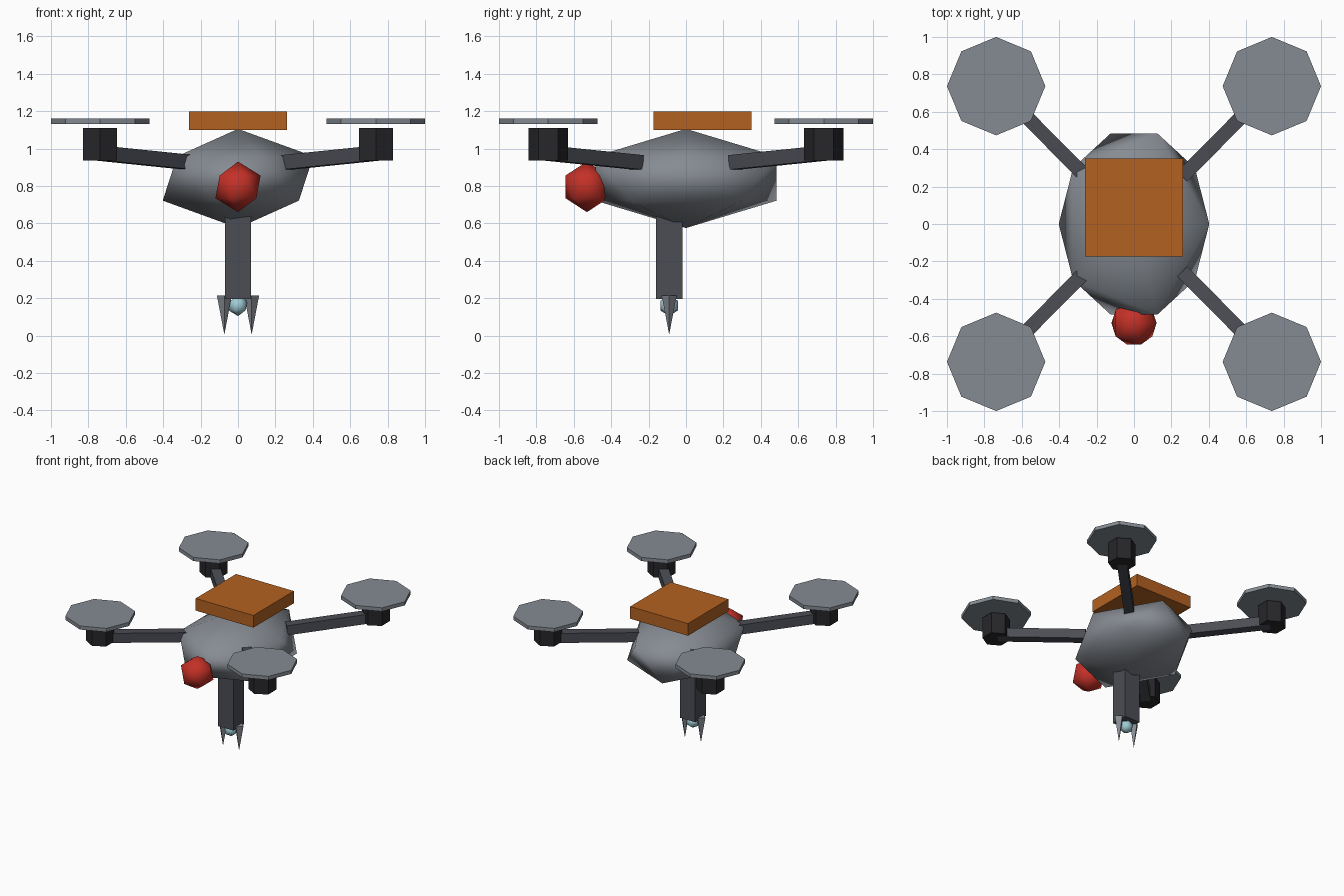
import bpy
from mathutils import Vector

if "Cube" in bpy.data.objects:
    bpy.data.objects.remove(bpy.data.objects["Cube"])


def material(name, rgb):
    m = bpy.data.materials.new(name)
    m.diffuse_color = (*rgb, 1)
    m.use_nodes = True
    m.node_tree.nodes["Principled BSDF"].inputs["Base Color"].default_value = m.diffuse_color
    return m


GREY = material("body_grey", (0.24, 0.26, 0.29))
DARK = material("frame_dark", (0.07, 0.075, 0.09))
BLACK = material("motor_black", (0.02, 0.02, 0.023))
ROTOR = material("rotor_grey", (0.23, 0.26, 0.29))
ORANGE = material("orange", (0.45, 0.12, 0.015))
RED = material("red", (0.55, 0.03, 0.02))
BLUE = material("pale_blue", (0.35, 0.6, 0.66))


def finish(name, mat, smooth=False):
    o = bpy.context.object
    o.name = name
    o.data.materials.append(mat)
    if smooth:
        bpy.ops.object.shade_smooth()
    return o


def ball(name, mat, loc, scale):
    bpy.ops.mesh.primitive_ico_sphere_add(subdivisions=1, radius=1, location=loc)
    bpy.context.object.scale = scale
    return finish(name, mat, True)


def box(name, mat, loc, size):
    bpy.ops.mesh.primitive_cube_add(size=1, location=loc)
    bpy.context.object.scale = size
    return finish(name, mat)


def prism(name, mat, sides, r, loc, z0, z1):
    bpy.ops.mesh.primitive_cylinder_add(
        vertices=sides, radius=r, depth=z1 - z0, location=(*loc, (z0 + z1) / 2))
    return finish(name, mat)


# Hull, front eye and top pack
ball("hull", GREY, (0, 0, 0.84), (0.45, 0.57, 0.265))
ball("front_eye", RED, (0, -0.53, 0.795), (0.135,) * 3)
box("top_pack", ORANGE, (0, 0.0875, 1.148), (0.525, 0.525, 0.1))

# Four arms with motors and rotor discs
for sx, side in ((-1, "left"), (1, "right")):
    for sy, end in ((-1, "front"), (1, "back")):
        tag = f"{end}_{side}"
        a = Vector((sx * 0.26, sy * 0.255, 0.926))
        b = Vector((sx * 0.737, sy * 0.737, 0.975))
        arm = box("arm_" + tag, DARK, (a + b) / 2, (0.075, (b - a).length, 0.078))
        arm.rotation_euler = (b - a).to_track_quat('Y', 'Z').to_euler()
        hub = (sx * 0.737, sy * 0.737)
        prism("motor_" + tag, BLACK, 6, 0.105, hub, 0.935, 1.11)
        prism("rotor_" + tag, ROTOR, 8, 0.263, hub, 1.13, 1.16)

# Hanging leg with lamp and two claws
box("leg", DARK, (0, -0.09, 0.43), (0.14, 0.14, 0.47))
ball("leg_lamp", BLUE, (0, -0.09, 0.16), (0.056,) * 3)
for sx, side in ((-1, "left"), (1, "right")):
    bpy.ops.mesh.primitive_cone_add(
        vertices=4, radius1=0, radius2=0.04, depth=0.21,
        location=(sx * 0.073, -0.09, 0.11))
    finish("claw_" + side, GREY)
